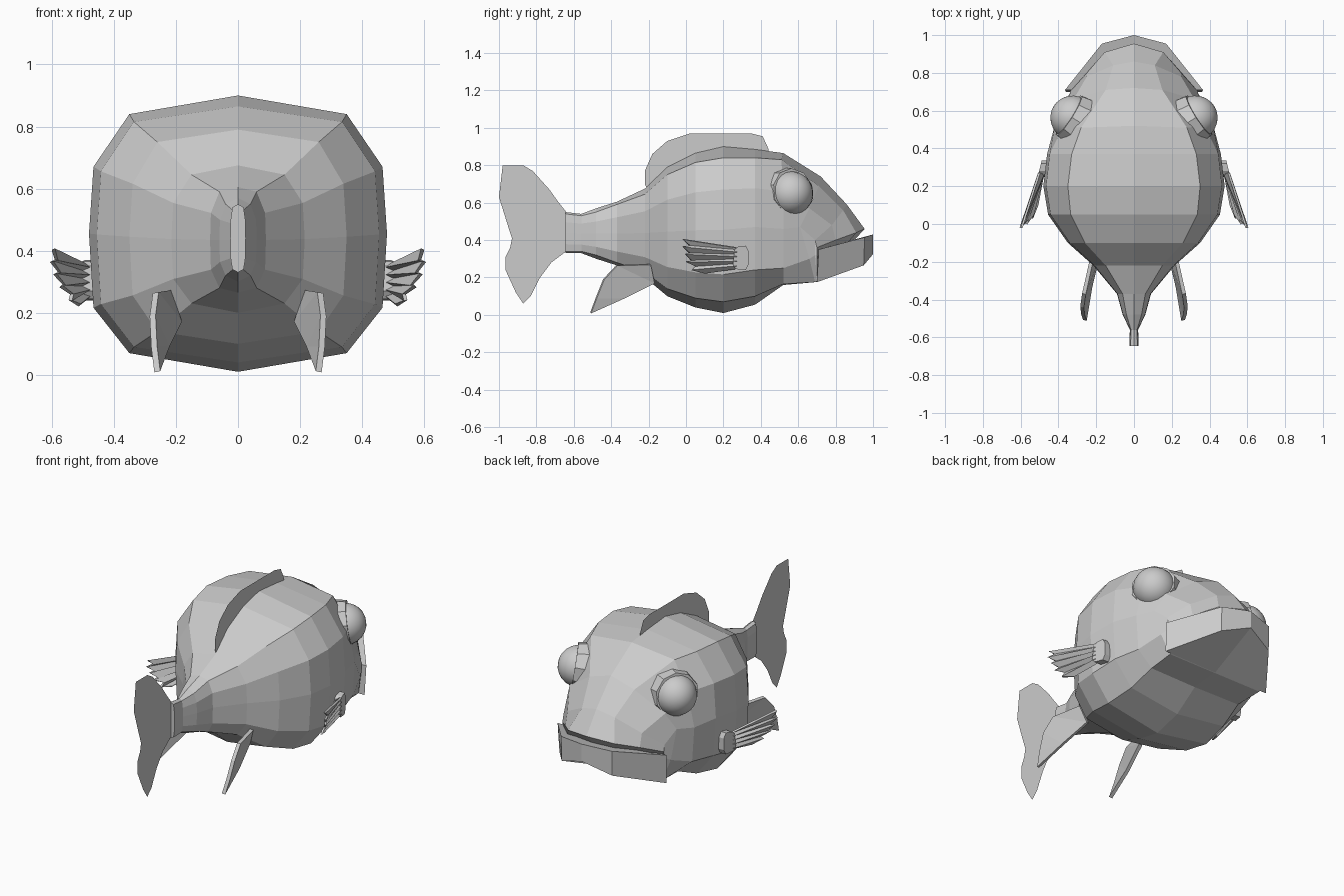
import bpy, bmesh, math
from mathutils import Vector

if "Cube" in bpy.data.objects:
    bpy.data.objects.remove(bpy.data.objects["Cube"])

grey = bpy.data.materials.new("plain grey")
grey.diffuse_color = (0.6, 0.6, 0.6, 1)
grey.use_nodes = True
grey.node_tree.nodes["Principled BSDF"].inputs["Base Color"].default_value = grey.diffuse_color


def make(name, verts, faces, mirror=False, thick=0.0):
    me = bpy.data.meshes.new(name)
    me.from_pydata(verts, [], faces)
    bm = bmesh.new()
    bm.from_mesh(me)
    bmesh.ops.recalc_face_normals(bm, faces=bm.faces)
    bm.to_mesh(me)
    bm.free()
    me.materials.append(grey)
    ob = bpy.data.objects.new(name, me)
    bpy.context.collection.objects.link(ob)
    if thick:
        s = ob.modifiers.new("thickness", 'SOLIDIFY')
        s.thickness, s.offset = thick, 0
    if mirror:
        ob.modifiers.new("mirror", 'MIRROR').use_clip = True
    return ob


# Body: half rings lofted from tail to snout, then mirrored
# station: y, top z, ridge x, ridge z, side x, keel z
stations = [
    (-0.645, 0.55, 0.018, 0.54, 0.025, 0.33),
    (-0.56, 0.54, 0.016, 0.53, 0.022, 0.33),
    (-0.48, 0.57, 0.04, 0.55, 0.06, 0.30),
    (-0.37, 0.605, 0.06, 0.59, 0.09, 0.265),
    (-0.22, 0.675, 0.15, 0.645, 0.215, 0.20),
    (-0.10, 0.79, 0.26, 0.75, 0.35, 0.10),
    (0.05, 0.865, 0.335, 0.815, 0.455, 0.04),
    (0.20, 0.90, 0.35, 0.84, 0.48, 0.01),
    (0.37, 0.885, 0.33, 0.84, 0.46, 0.055),
]
rings = []
for y, zt, xr, zr, xs, zk in stations:
    mid = (zt + zk) / 2
    low = zk + zt - zr
    up = mid + (zr - mid) * 0.56
    dn = mid - (mid - low) * 0.62
    rings.append([(0, y, zt), (xr, y, zr), (xs * 0.97, y, up), (xs, y, mid),
                  (xs * 0.97, y, dn), (xr, y, low), (0, y, zk)])
# Head: rings lean forward towards the mouth
rings += [
    [(0, .52, .865), (.28, .51, .83), (.375, .52, .66), (.42, .52, .46),
     (.405, .52, .25), (.31, .52, .165), (0, .52, .16)],
    [(0, .72, .74), (.15, .71, .69), (.32, .66, .57), (.365, .61, .47),
     (.36, .66, .30), (.32, .69, .175), (0, .69, .175)],
    [(0, .86, .59), (.11, .84, .56), (.25, .78, .48), (.34, .69, .40),
     (.34, .69, .32), (.32, .70, .18), (0, .70, .18)],
    [(0, .955, .46), (.155, .91, .44), (.25, .80, .40), (.34, .70, .36),
     (.34, .70, .32), (.32, .70, .18), (0, .70, .18)],
]
n = 7
verts = [p for r in rings for p in r]
faces = [(i * n + j, i * n + j + 1, (i + 1) * n + j + 1, (i + 1) * n + j)
         for i in range(len(rings) - 1) for j in range(n - 1)]
faces += [tuple(range(n)), tuple(range(len(verts) - n, len(verts)))]
make("body", verts, faces, mirror=True)

# Jaw: broad wedge with a shallow front lip
top = [(0, .70, .35), (.365, .71, .35), (.17, .955, .415), (0, 1.0, .43)]
bot = [(0, .695, .175), (.36, .70, .175), (.17, .95, .265), (0, 1.0, .325)]
make("jaw", top + bot, [(0, 1, 2, 3), (4, 5, 6, 7), (0, 1, 5, 4),
                        (1, 2, 6, 5), (2, 3, 7, 6)], mirror=True)


# Flat fins on the centre line
def flat_fin(name, outline):
    return make(name, [(0, y, z) for y, z in outline], [tuple(range(len(outline)))])


flat_fin("tail_fin", [
    (-.64, .55), (-.68, .60), (-.73, .67), (-.82, .77), (-.87, .80), (-.98, .80),
    (-1, .63), (-.95, .47), (-.93, .41), (-.94, .36), (-.965, .31), (-.965, .24),
    (-.91, .12), (-.87, .06), (-.83, .10), (-.78, .20), (-.72, .28), (-.64, .34)])
flat_fin("dorsal_fin", [
    (-.20, .66), (-.22, .70), (-.22, .77), (-.18, .86), (-.10, .93), (.02, .97),
    (.35, .97), (.41, .955), (.44, .89), (.44, .84), (.20, .84), (.0, .80)])

# Pelvic fins: flat blades swept back and down
blade = [(.225, -.19, .27), (.265, -.37, .265), (.275, -.44, .19),
         (.27, -.48, .09), (.26, -.51, .01), (.23, -.33, .09), (.19, -.17, .17)]
make("pelvic_fins", blade, [(0, 1, 6), (1, 2, 5, 6), (2, 3, 5), (3, 4, 5)],
     mirror=True, thick=0.02)

# Pectoral fins: pleated fans with a rounded root block
tips = [(.595, -.02, .405), (.585, .02, .37), (.60, -.02, .365), (.575, .02, .33),
        (.59, -.005, .325), (.56, .03, .29), (.57, 0, .285), (.535, .05, .26),
        (.54, .03, .24), (.51, .10, .225)]
k = len(tips)
roots = [(.49 + (.012 if i % 2 == 0 else -.012), .27, .36 - .11 * i / (k - 1))
         for i in range(k)]
make("pectoral_fins", roots + tips,
     [(i, i + 1, k + i + 1, k + i) for i in range(k - 1)], mirror=True, thick=0.012)
ends = [(.25, .27), (.265, .245), (.32, .24), (.335, .27),
        (.335, .34), (.32, .37), (.28, .365), (.26, .35)]
m = len(ends)
make("pectoral_roots",
     [(.45, y, z) for y, z in ends] + [(.51 - (y - .25) * .25, y, z) for y, z in ends],
     [tuple(range(m)), tuple(range(m, 2 * m))]
     + [(i, (i + 1) % m, m + (i + 1) % m, m + i) for i in range(m)], mirror=True)

# Eyes: smooth balls in faceted sockets, both facing outwards and forwards
gaze = Vector((.82, .52, .15)).normalized()
turn = gaze.to_track_quat('Z', 'Y')
for side, sx in (("left", -1), ("right", 1)):
    for part in ("eye", "socket"):
        bm = bmesh.new()
        if part == "eye":
            bmesh.ops.create_uvsphere(bm, u_segments=20, v_segments=12, radius=.118)
            centre = Vector((.325, .562, .65))
        else:
            bmesh.ops.create_cone(bm, cap_ends=True, segments=10, radius1=.142,
                                  radius2=.128, depth=.07)
            centre = Vector((.315, .556, .652))
        for v in bm.verts:
            p = turn @ v.co + centre
            v.co = (sx * p.x, p.y, p.z)
        bmesh.ops.recalc_face_normals(bm, faces=bm.faces)
        for f in bm.faces:
            f.smooth = part == "eye"
        me = bpy.data.meshes.new(side + "_" + part)
        bm.to_mesh(me)
        bm.free()
        me.materials.append(grey)
        bpy.context.collection.objects.link(bpy.data.objects.new(me.name, me))
